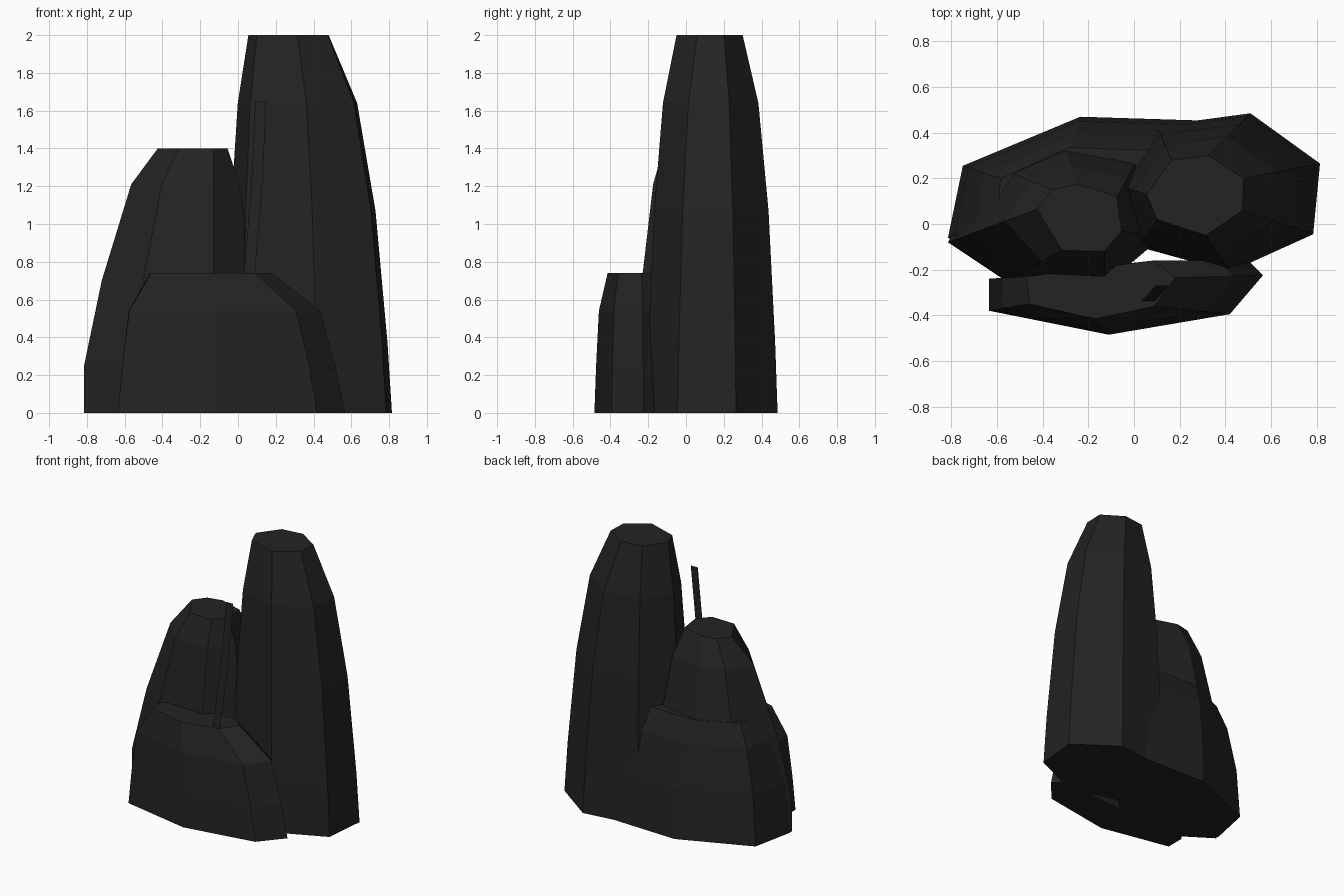
import bpy
import bmesh
from mathutils import Vector

cube = bpy.data.objects.get("Cube")
if cube:
    bpy.data.objects.remove(cube, do_unlink=True)

# Single dark stone colour
stone = bpy.data.materials.new("dark_stone")
stone.use_nodes = True
colour = (0.017, 0.017, 0.017, 1)
stone.diffuse_color = colour
shader = next(n for n in stone.node_tree.nodes if n.type == "BSDF_PRINCIPLED")
shader.inputs["Base Color"].default_value = colour
shader.inputs["Roughness"].default_value = 0.9


def finish(name, bm):
    mesh = bpy.data.meshes.new(name)
    bm.to_mesh(mesh)
    bm.free()
    mesh.materials.append(stone)
    obj = bpy.data.objects.new(name, mesh)
    bpy.context.collection.objects.link(obj)
    return obj


def rock(name, corners, levels):
    """Loft between top and bottom outlines; levels are (height, spread)."""
    bm = bmesh.new()
    rings = []
    for z, spread in levels:
        ring = []
        for top, base in corners:
            p = Vector(top).lerp(Vector(base), spread)
            ring.append(bm.verts.new((p.x, p.y, z)))
        rings.append(ring)
    count = len(corners)
    for upper, lower in zip(rings, rings[1:]):
        for i in range(count):
            j = (i + 1) % count
            bm.faces.new((upper[i], upper[j], lower[j], lower[i]))
    bm.faces.new(rings[0])
    bm.faces.new(rings[-1])
    bmesh.ops.recalc_face_normals(bm, faces=bm.faces)
    return finish(name, bm)


# Each corner pairs its top position with its base position
rock("tall_pillar", [
    ((0.055, 0.13), (-0.07, 0.17)),
    ((0.165, 0.28), (0.10, 0.43)),
    ((0.325, 0.30), (0.51, 0.485)),
    ((0.48, 0.20), (0.815, 0.265)),
    ((0.475, 0.06), (0.785, -0.045)),
    ((0.315, -0.05), (0.42, -0.21)),
    ((0.10, 0.02), (0.02, -0.10)),
], [(2, 0), (1.64, 0.45), (1.07, 0.74), (0.37, 0.93), (0, 1)])

rock("middle_pillar", [
    ((-0.425, 0.065), (-0.815, -0.08)),
    ((-0.36, 0.15), (-0.62, 0.26)),
    ((-0.25, 0.175), (-0.33, 0.40)),
    ((-0.075, 0.12), (0.05, 0.34)),
    ((-0.055, -0.03), (0.12, -0.06)),
    ((-0.13, -0.12), (-0.13, -0.27)),
    ((-0.315, -0.115), (-0.56, -0.25)),
], [(1.4, 0), (1.21, 0.36), (0.7, 0.76), (0.25, 1), (0, 1)])

rock("front_ledge", [
    ((-0.47, -0.23), (-0.635, -0.24)),
    ((-0.46, -0.35), (-0.635, -0.38)),
    ((-0.17, -0.415), (-0.11, -0.485)),
    ((0.09, -0.36), (0.42, -0.395)),
    ((0.18, -0.235), (0.565, -0.225)),
    ((0.085, -0.16), (0.50, -0.16)),
], [(0.74, 0), (0.54, 0.66), (0.25, 0.87), (0, 1)])

rock("back_ledge", [
    ((-0.60, 0.0), (-0.815, -0.06)),
    ((-0.585, 0.20), (-0.75, 0.255)),
    ((-0.28, 0.335), (-0.235, 0.47)),
    ((0.16, 0.32), (0.40, 0.45)),
    ((0.16, 0.05), (0.30, 0.0)),
    ((-0.40, -0.08), (-0.60, -0.18)),
], [(0.85, 0), (0.69, 0.45), (0.37, 0.85), (0, 1)])

# Thin leaning stone sheet rising from the front ledge
bm = bmesh.new()
rows = [[bm.verts.new((x + dx, y, z)) for dx in (0, 0.058)]
        for x, y, z in [(0.03, -0.34, 0.72), (0.07, -0.30, 1.2), (0.092, -0.27, 1.65)]]
for low, high in zip(rows, rows[1:]):
    bm.faces.new((low[0], low[1], high[1], high[0]))
finish("stone_sliver", bm)
